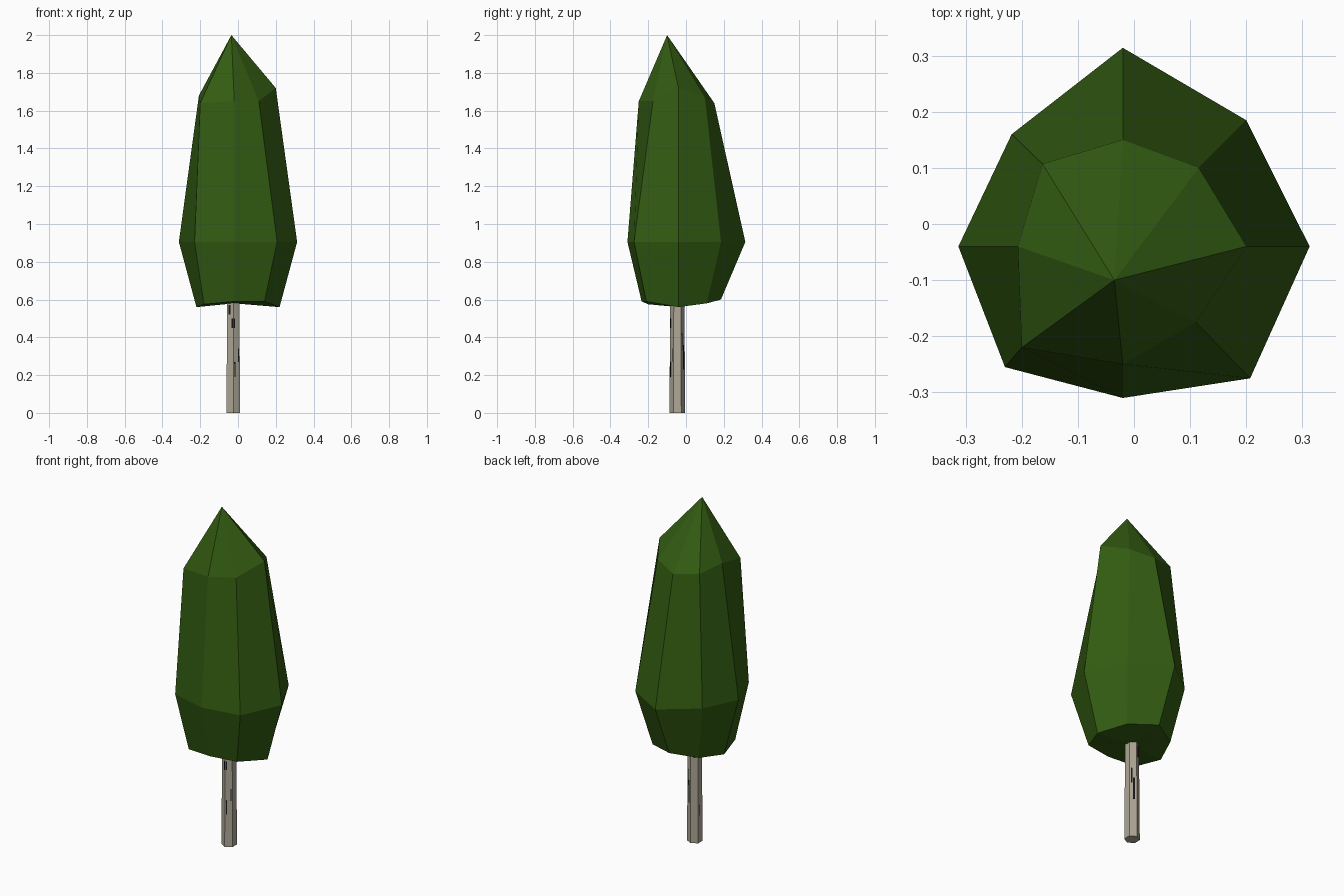
import bpy, bmesh, math
from mathutils import Vector, Matrix

if "Cube" in bpy.data.objects:
    bpy.data.objects.remove(bpy.data.objects["Cube"])


def material(name, rgb):
    m = bpy.data.materials.new(name)
    m.diffuse_color = (*rgb, 1)
    m.use_nodes = True
    m.node_tree.nodes["Principled BSDF"].inputs["Base Color"].default_value = m.diffuse_color
    return m


LEAF = material("dark green leaves", (0.033, 0.108, 0.006))
BARK = material("pale bark", (0.43, 0.39, 0.31))
MARK = material("black bark marks", (0.008, 0.008, 0.007))


def finish(bm, name, mat):
    bmesh.ops.recalc_face_normals(bm, faces=bm.faces[:])
    me = bpy.data.meshes.new(name)
    bm.to_mesh(me)
    bm.free()
    me.materials.append(mat)
    ob = bpy.data.objects.new(name, me)
    bpy.context.collection.objects.link(ob)


def loft(bm, rings):
    """Skin a stack of equal-length vertex rings."""
    for a, b in zip(rings, rings[1:]):
        n = len(a)
        for i in range(n):
            j = (i + 1) % n
            bm.faces.new((a[i], a[j], b[j], b[i]))


# foliage: three irregular eight-sided rings and an off-centre tip
# (each ring runs clockwise from the back)
low = [(-0.02, 0.185, 0.60), (0.14, 0.11, 0.58), (0.22, -0.04, 0.56), (0.14, -0.21, 0.59),
       (-0.02, -0.235, 0.59), (-0.18, -0.20, 0.575), (-0.22, -0.04, 0.56), (-0.16, 0.11, 0.58)]
wide = [(-0.02, 0.314), (0.20, 0.185), (0.313, -0.04), (0.207, -0.275),
        (-0.02, -0.31), (-0.23, -0.255), (-0.313, -0.04), (-0.218, 0.16)]
high = [(-0.02, 0.15, 1.64), (0.115, 0.10, 1.67), (0.20, -0.04, 1.72), (0.11, -0.175, 1.65),
        (-0.02, -0.25, 1.65), (-0.20, -0.22, 1.64), (-0.207, -0.04, 1.68), (-0.163, 0.107, 1.66)]
bm = bmesh.new()
rings = [[bm.verts.new(p) for p in ring]
         for ring in (low, [(x, y, 0.905) for x, y in wide], high)]
loft(bm, rings)
tip = bm.verts.new((-0.035, -0.10, 2.0))
base = bm.verts.new((-0.02, -0.04, 0.58))
for i in range(8):
    j = (i + 1) % 8
    bm.faces.new((rings[2][i], rings[2][j], tip))
    bm.faces.new((rings[0][j], rings[0][i], base))
finish(bm, "foliage", LEAF)

# trunk: slightly tapering hexagonal post
CX, CY = -0.025, -0.046
R0, R1, TOP = 0.042, 0.037, 0.62
bm = bmesh.new()
rings = [[bm.verts.new((CX + r * math.cos(math.radians(30 + 60 * k)),
                        CY + r * math.sin(math.radians(30 + 60 * k)), z)) for k in range(6)]
         for r, z in ((R0, 0), (R1, TOP))]
loft(bm, rings)
bm.faces.new(rings[0])
bm.faces.new(rings[1])
finish(bm, "trunk", BARK)

# bark marks: thin plates (face angle, sideways offset, width, low z, high z)
marks = [(240, 0.014, 0.008, 0.45, 0.50), (300, -0.014, 0.008, 0.45, 0.50),
         (240, -0.003, 0.012, 0.52, 0.57), (300, -0.011, 0.006, 0.19, 0.27),
         (300, 0.012, 0.006, 0.27, 0.34), (60, 0.004, 0.009, 0.23, 0.36),
         (120, 0.0, 0.008, 0.50, 0.57), (180, -0.010, 0.006, 0.16, 0.22),
         (60, -0.008, 0.006, 0.33, 0.42)]
bm = bmesh.new()
for ang, off, w, z0, z1 in marks:
    zc = (z0 + z1) / 2
    d = (R0 + (R1 - R0) * zc / TOP) * math.cos(math.radians(30))
    mat = (Matrix.Translation((CX, CY, zc)) @ Matrix.Rotation(math.radians(ang), 4, 'Z')
           @ Matrix.Translation((d, off, 0)) @ Matrix.Diagonal((0.003, w, z1 - z0, 1)))
    bmesh.ops.create_cube(bm, size=1, matrix=mat)
finish(bm, "bark_marks", MARK)
